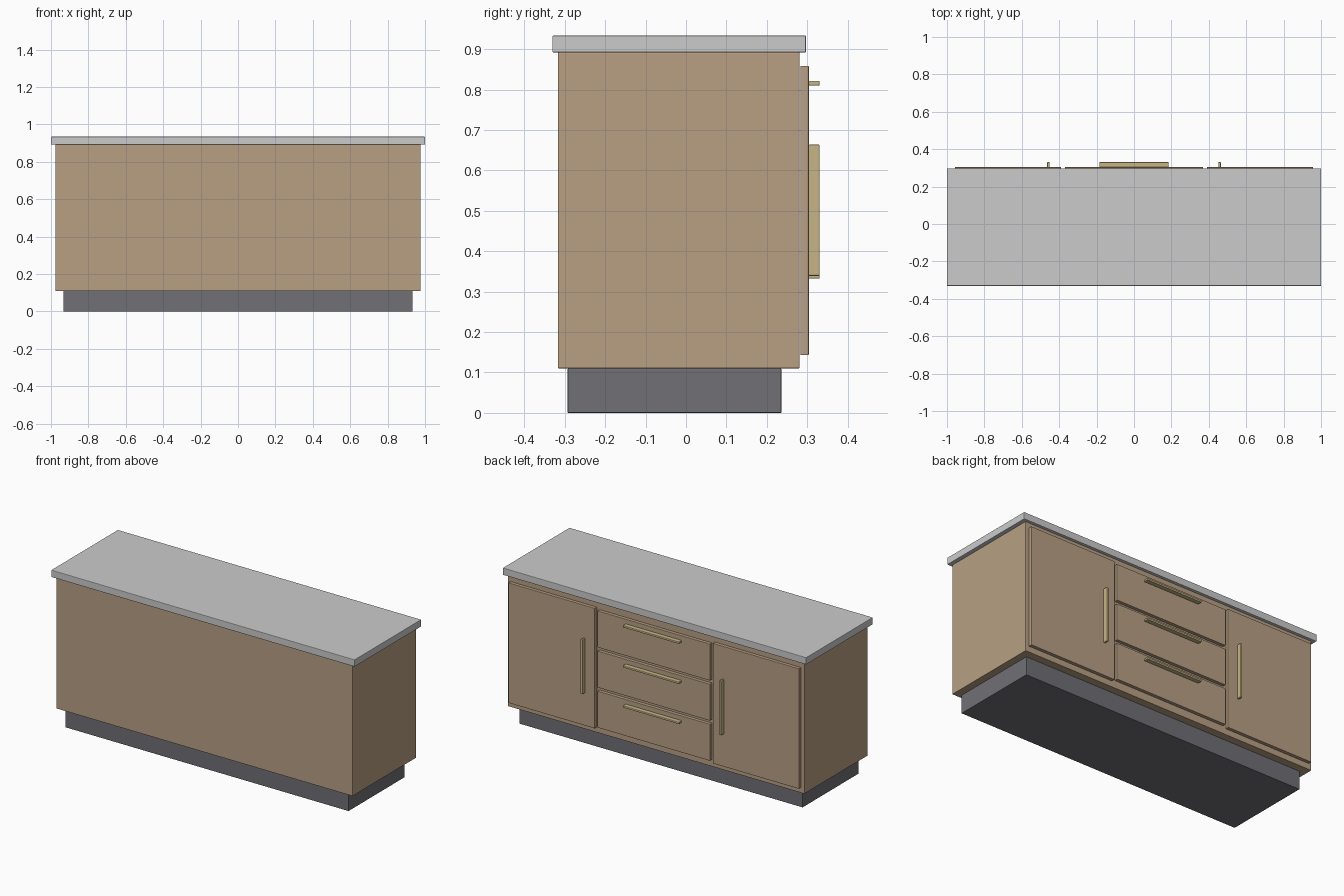
import bpy

if "Cube" in bpy.data.objects:
    bpy.data.objects.remove(bpy.data.objects["Cube"])


def material(name, rgb):
    m = bpy.data.materials.new(name)
    m.diffuse_color = (*rgb, 1)
    m.use_nodes = True
    m.node_tree.nodes["Principled BSDF"].inputs["Base Color"].default_value = m.diffuse_color
    return m


wood = material("wood", (0.48, 0.35, 0.23))
dark = material("dark_base", (0.16, 0.16, 0.18))
stone = material("stone", (0.65, 0.65, 0.62))
brass = material("brass", (0.57, 0.46, 0.24))


def box(name, x, y, z, mat, bevel=0.002):
    """Box from (min, max) ranges with a fine edge bevel."""
    spans = (x, y, z)
    bpy.ops.mesh.primitive_cube_add(size=1, location=[(a + b) / 2 for a, b in spans])
    ob = bpy.context.object
    ob.name = name
    ob.scale = [b - a for a, b in spans]
    bpy.ops.object.transform_apply(location=False, rotation=False, scale=True)
    ob.data.materials.append(mat)
    mod = ob.modifiers.new("edge", 'BEVEL')
    mod.width = bevel
    mod.segments = 2
    return ob


# Main body
box("plinth", (-0.934, 0.934), (-0.293, 0.236), (0, 0.11), dark)
box("cabinet_body", (-0.977, 0.977), (-0.317, 0.281), (0.11, 0.892), wood)
box("countertop", (-1, 1), (-0.331, 0.297), (0.892, 0.934), stone, 0.003)

FRONT = (0.283, 0.304)
GRIP = (0.303, 0.331)

# Doors with upright handles, either side
for side, s in (("left", -1), ("right", 1)):
    box(side + "_door", sorted((s * 0.389, s * 0.957)), FRONT, (0.143, 0.859), wood)
    box(side + "_door_handle", sorted((s * 0.451, s * 0.464)), GRIP,
        (0.339, 0.664), brass, 0.003)

# Drawer stack with level handles
for i, name in enumerate(("lower", "middle", "upper")):
    zc = 0.262 + i * 0.239
    box(name + "_drawer", (-0.37, 0.37), FRONT, (zc - 0.109, zc + 0.109), wood)
    box(name + "_drawer_handle", (-0.185, 0.185), GRIP,
        (zc + 0.070, zc + 0.082), brass, 0.003)
